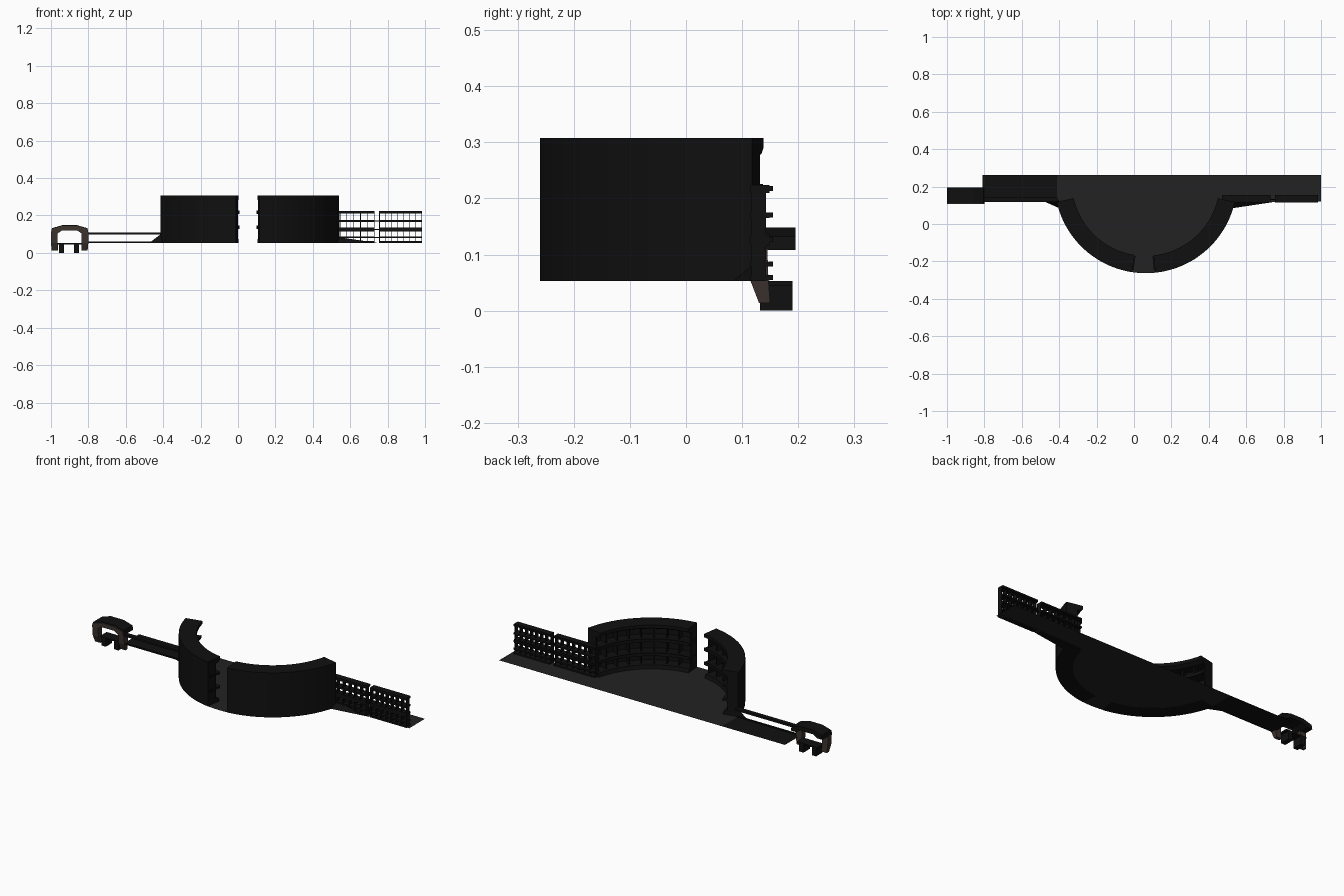
import bpy, bmesh, math

if "Cube" in bpy.data.objects:
    bpy.data.objects.remove(bpy.data.objects["Cube"])

CX, CY, RO, RI = 0.063, 0.225, 0.488, 0.395   # curved wall centre and radii
Z0, Z1 = 0.053, 0.308                         # floor level, wall top


def mat(name, col):
    m = bpy.data.materials.new(name)
    m.diffuse_color = (*col, 1)
    m.use_nodes = True
    m.node_tree.nodes["Principled BSDF"].inputs["Base Color"].default_value = m.diffuse_color
    return m


BLACK = mat("black", (0.005, 0.005, 0.005))
GREY = mat("floor_grey", (0.016, 0.016, 0.016))
BROWN = mat("brown", (0.045, 0.033, 0.027))


def make(name, verts, faces, material, smooth=False):
    me = bpy.data.meshes.new(name)
    me.from_pydata(verts, [], faces)
    bm = bmesh.new()
    bm.from_mesh(me)
    bmesh.ops.recalc_face_normals(bm, faces=bm.faces)
    bm.to_mesh(me)
    bm.free()
    me.materials.append(material)
    ob = bpy.data.objects.new(name, me)
    bpy.context.collection.objects.link(ob)
    if smooth:
        bpy.ops.object.select_all(action='DESELECT')
        ob.select_set(True)
        bpy.context.view_layer.objects.active = ob
        bpy.ops.object.shade_smooth_by_angle(angle=math.radians(30))
    return ob


def loft(name, rings, material, smooth=False):
    """Skin a list of equal-length closed rings and cap both ends."""
    n = len(rings[0])
    verts = [p for r in rings for p in r]
    faces = [(i * n + j, i * n + (j + 1) % n, (i + 1) * n + (j + 1) % n, (i + 1) * n + j)
             for i in range(len(rings) - 1) for j in range(n)]
    faces += [tuple(range(n)), tuple(range((len(rings) - 1) * n, len(rings) * n))]
    return make(name, verts, faces, material, smooth)


def rect(x0, x1, y0, y1, z):
    return [(x0, y0, z), (x1, y0, z), (x1, y1, z), (x0, y1, z)]


def box(name, x0, x1, y0, y1, z0, z1, material=BLACK):
    return loft(name, [rect(x0, x1, y0, y1, z0), rect(x0, x1, y0, y1, z1)], material)


def polar(r, deg, z):
    a = math.radians(deg)
    return (CX + r * math.cos(a), CY + r * math.sin(a), z)


def sweep(name, profile, a0, a1, steps=24):
    angs = [a0 + (a1 - a0) * i / steps for i in range(steps + 1)]
    return loft(name, [[polar(r, a, z) for r, z in profile] for a in angs], BLACK, True)


# Floor: half disc joined to the back strip, plus the dark left walkway
floor = [polar(RO, 192.7 + (347.3 - 192.7) * i / 48, Z0 + 0.001) for i in range(49)]
floor += [(1, 0.12, Z0 + 0.001), (1, 0.262, Z0 + 0.001), (-0.41, 0.262, Z0 + 0.001)]
make("floor", floor, [tuple(range(len(floor)))], GREY)
make("walkway_floor", rect(-0.81, -0.41, 0.12, 0.262, Z0 + 0.001), [(0, 1, 2, 3)], BLACK)
box("walkway_rail", -0.81, -0.41, 0.118, 0.142, 0.098, 0.110)
box("walkway_kerb", -0.81, -0.41, 0.118, 0.126, Z0, 0.060)

# Curved bookcase walls on either side of the entrance gap
shell = [(RO, Z0), (RO, Z1), (RI, Z1), (RI, Z1 - 0.018), (RI + 0.02, Z1 - 0.030),
         (RO - 0.018, Z1 - 0.030), (RO - 0.018, Z0 + 0.022), (RI + 0.012, Z0 + 0.022),
         (RI + 0.006, Z0)]
for side, a0, a1, g0, g1 in (("left", 192.7, 261.3, 0, 0.8), ("right", 276, 347.3, 0.8, 0)):
    sweep(side + "_wall", shell, a0, a1)
    for k, z in enumerate((0.138, 0.218)):
        board = [(RO - 0.012, z - 0.005), (RO - 0.012, z + 0.005), (RI + 0.012, z + 0.005),
                 (RI + 0.006, z + 0.008), (RI + 0.006, z - 0.010), (RI + 0.014, z - 0.005)]
        sweep(f"{side}_wall_shelf_{k}", board, a0 - g0, a1 + g1)
    for i in range(9):
        a = a0 + 0.4 + (a1 - a0 - 0.8) * i / 8
        div = [(RO - 0.012, Z0 + 0.01), (RO - 0.012, Z1 - 0.02),
               (RI + 0.03, Z1 - 0.02), (RI + 0.03, Z0 + 0.01)]
        sweep(f"{side}_wall_divider_{i}", div, a - 0.4, a + 0.4, 1)

# Straight open shelving on the right, in two bays
for bay, x0, x1 in (("inner", 0.47, 0.73), ("outer", 0.755, 0.985)):
    for k, (z, h) in enumerate(((0.059, 0.010), (0.083, 0.008), (0.126, 0.022),
                                (0.170, 0.010), (0.217, 0.014))):
        box(f"{bay}_bay_shelf_{k}", x0, x1, 0.115, 0.149, z - h / 2, z + h / 2)
        box(f"{bay}_bay_lip_{k}", x0, x1, 0.147, 0.155, z - 0.004, z + 0.005)
    count = 8
    for i in range(count):
        x = x0 + 0.002 + (x1 - x0 - 0.004) * i / (count - 1)
        box(f"{bay}_bay_upright_{i}", x - 0.002, x + 0.002, 0.117, 0.143, Z0, 0.222)
for k, z in enumerate((0.083, 0.126, 0.170)):
    box(f"bay_link_{k}", 0.73, 0.755, 0.128, 0.134, z - 0.003, z + 0.003)

# Sloping fillets where the straight runs meet the curved wall
for name, xa, xb, h in (("right_fillet", 0.53, 0.75, 0.085), ("left_fillet", -0.40, -0.475, 0.11)):
    make(name, [(xa, 0.085, Z0), (xa, 0.125, Z0), (xb, 0.118, Z0), (xa, 0.122, h)],
         [(0, 1, 2), (0, 1, 3), (1, 2, 3), (2, 0, 3)], BLACK)

# Small gateway at the far left: arched roof, raked columns, deck on two legs
roof = [(-1, 0.108), (-0.995, 0.132), (-0.94, 0.148), (-0.86, 0.148), (-0.805, 0.132),
        (-0.8, 0.108), (-0.835, 0.108), (-0.86, 0.124), (-0.94, 0.124), (-0.965, 0.108)]
loft("gate_roof", [[(x, y, z) for x, z in roof] for y in (0.112, 0.195)], BLACK)
frame = [(x, z - 0.004) for x, z in roof]
loft("gate_front_trim", [[(x, y, z) for x, z in frame] for y in (0.106, 0.113)], BROWN)
for s in (-1, 1):
    xa, xb = sorted((-0.9 + s * 0.1, -0.9 + s * 0.064))
    xc, xd = sorted((-0.9 + s * 0.096, -0.9 + s * 0.062))
    loft(f"gate_column_{s}", [rect(xc, xd, 0.130, 0.150, 0.014), rect(xa, xb, 0.115, 0.147, 0.053),
                              rect(xa, xb, 0.110, 0.145, 0.110)], BROWN)
    xm = -0.903 + s * 0.040
    box(f"gate_leg_{s}", xm - 0.0135, xm + 0.0135, 0.132, 0.190, 0.0, 0.052)
box("gate_deck", -0.965, -0.835, 0.132, 0.190, 0.045, 0.053)
